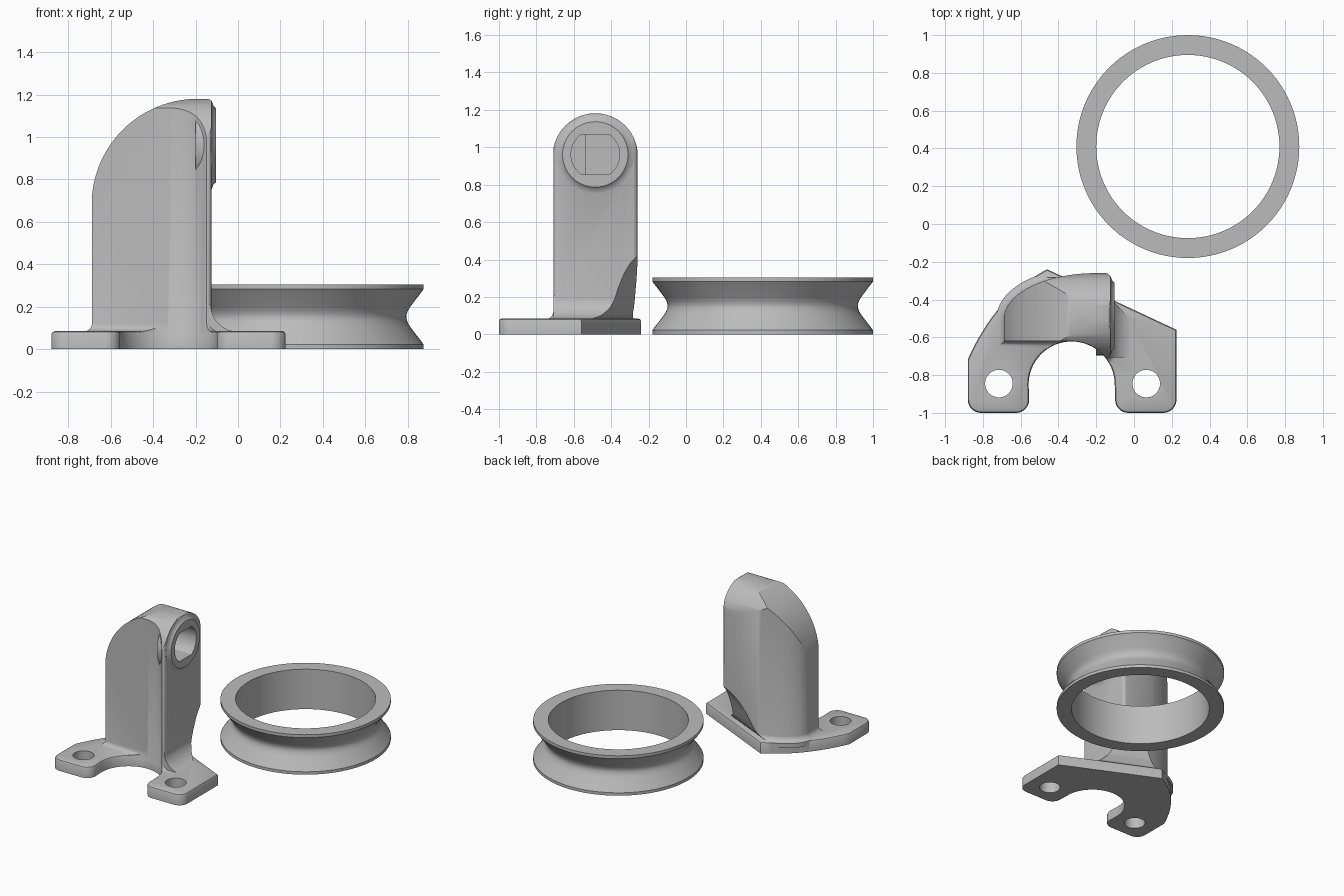
import bpy, bmesh
from math import sin, cos, pi, radians, atan2
from mathutils import Vector, Matrix

cube = bpy.data.objects.get("Cube")
if cube:
    bpy.data.objects.remove(cube, do_unlink=True)

grey = bpy.data.materials.new("plain_grey")
grey.use_nodes = True
grey.diffuse_color = (0.5, 0.5, 0.5, 1)
grey.node_tree.nodes["Principled BSDF"].inputs["Base Color"].default_value = (0.5, 0.5, 0.5, 1)


def make(name, bm):
    bmesh.ops.recalc_face_normals(bm, faces=bm.faces)
    mesh = bpy.data.meshes.new(name)
    bm.to_mesh(mesh)
    bm.free()
    mesh.materials.append(grey)
    ob = bpy.data.objects.new(name, mesh)
    bpy.context.collection.objects.link(ob)
    return ob


def loft(name, loops):
    """Solid skinned through closed loops of equal length."""
    bm = bmesh.new()
    rings = [[bm.verts.new(p) for p in loop] for loop in loops]
    for a, b in zip(rings, rings[1:]):
        for i in range(len(a)):
            j = (i + 1) % len(a)
            bm.faces.new((a[i], a[j], b[j], b[i]))
    bm.faces.new(rings[0])
    bm.faces.new(rings[-1])
    return make(name, bm)


def prism(name, pts, axis, lo, hi):
    place = {"x": lambda u, v, w: (w, u, v), "y": lambda u, v, w: (u, w, v),
             "z": lambda u, v, w: (u, v, w)}[axis]
    return loft(name, [[place(u, v, w) for u, v in pts] for w in (lo, hi)])


def arc(cx, cy, rx, ry, start, end, n):
    angles = [radians(start + (end - start) * i / n) for i in range(n + 1)]
    return [(cx + rx * cos(a), cy + ry * sin(a)) for a in angles]


def disc(cx, cy, r, n=64):
    return arc(cx, cy, r, r, 0, 360, n)[:-1]


def offset(pts, d):
    """Push a counter-clockwise outline outward by d with mitred corners."""
    out = []
    for i, p in enumerate(pts):
        p, a, b = Vector(p), Vector(pts[i - 1]), Vector(pts[(i + 1) % len(pts)])
        e, f = (p - a).normalized(), (b - p).normalized()
        n, m = Vector((e.y, -e.x)), Vector((f.y, -f.x))
        q = p + (n + m) * d / (1 + n.dot(m))
        out.append((q.x, q.y))
    return out


def boolean(target, operation, tool):
    mod = target.modifiers.new("cut", "BOOLEAN")
    mod.operation, mod.object, mod.solver = operation, tool, "EXACT"
    bpy.context.view_layer.objects.active = target
    bpy.ops.object.modifier_apply(modifier=mod.name)
    bpy.data.objects.remove(tool, do_unlink=True)


def smooth(ob):
    bpy.ops.object.select_all(action="DESELECT")
    ob.select_set(True)
    bpy.context.view_layer.objects.active = ob
    bpy.ops.object.shade_smooth_by_angle(angle=radians(32))


NOTCH = (-0.33, -0.85)
AXLE = (-0.485, 0.962)

# Base plate: two legs round a semicircular notch, slanted back edge, curved left edge
p0, p1, p2 = Vector((-0.46, -0.24)), Vector((-0.73, -0.38)), Vector((-0.88, -0.717))
left_edge = [tuple(p0 * (1 - t) ** 2 + p1 * 2 * t * (1 - t) + p2 * t * t)
             for t in [i / 16 for i in range(17)]]
outline = (arc(-0.81, -0.93, 0.07, 0.07, 180, 270, 8)
           + arc(-0.625, -0.93, 0.07, 0.07, 270, 360, 8)
           + arc(*NOTCH, 0.228, 0.228, 180, 0, 32)
           + arc(-0.03, -0.93, 0.07, 0.07, 180, 270, 8)
           + arc(0.155, -0.93, 0.07, 0.07, 270, 360, 8)
           + [(0.225, -0.56)] + left_edge)
rim = [(0, 0), (0, 0.07), (-0.005, 0.08), (-0.015, 0.085)]
base = loft("bracket", [[(x, y, z) for x, y in offset(outline, d)] for d, z in rim])

# Tower: plan, side and front outlines intersected
plan = ([(-0.688, -0.62), (-0.33, -0.62), (-0.33, -0.71)]
        + arc(-0.15, -0.685, 0.025, 0.025, 270, 360, 5)
        + arc(-0.15, -0.285, 0.025, 0.025, 0, 90, 5)
        + arc(-0.2, -0.5, 0.488, 0.24, 90, 180, 28))
tower = prism("tower", plan, "z", 0.05, 1.3)
side = [(-0.712, 0), (-0.258, 0)] + arc(-0.485, 0.955, 0.227, 0.227, 0, 180, 40)
boolean(tower, "INTERSECT", prism("side", side, "x", -1, 0.2))
front = ([(-0.69, 0), (-0.123, 0)] + arc(-0.145, 1.158, 0.022, 0.022, 0, 90, 5)
         + arc(-0.19, 0.68, 0.5, 0.5, 90, 180, 32))
boolean(tower, "INTERSECT", prism("front", front, "y", -1, 0))

# Small fillet skirt round the tower foot
R = 0.04
flare = [(R, 0.05)] + [(R * (1 - sin(t)), 0.083 + R * (1 - cos(t)))
                       for t in [pi / 2 * i / 6 for i in range(6)]] + [(-0.005, 0.14)]
boolean(tower, "UNION", loft("skirt", [[(x, y, z) for x, y in offset(plan, d)] for d, z in flare]))

# Large fillet between the tower and the right leg
gusset = [(-0.2, 0.05), (0.0, 0.05)] + arc(0.0, 0.208, 0.128, 0.125, 270, 180, 12) + [(-0.2, 0.21)]
boolean(tower, "UNION", prism("foot_fillet", gusset, "y", -0.708, -0.33))

# Curved scoop over the slanted back edge of the base
scoop_profile = [(-0.06, 0), (-0.055, 0.083), (-0.03, 0.1), (-0.005, 0.14), (0.012, 0.19),
                 (0.03, 0.25), (0.06, 0.33), (0.088, 0.38), (0.12, 0.42), (0.4, 0.5), (0.4, 0)]
scoop = prism("scoop", scoop_profile, "x", -0.7, 0.6)
scoop.data.transform(Matrix.Translation((-0.125, -0.395, 0))
                     @ Matrix.Rotation(-atan2(0.315, 0.685), 4, "Z"))
boolean(tower, "DIFFERENCE", scoop)

# Round notch runs up the tower front
boolean(tower, "DIFFERENCE", prism("notch", disc(*NOTCH, 0.23, 96), "z", -0.1, 1.4))

# Tapered boss with a flat-sided socket
boss = [[(x, y, z) for y, z in disc(*AXLE, r)]
        for x, r in ((-0.2, 0.21), (-0.125, 0.21), (-0.115, 0.185), (-0.104, 0.175))]
boolean(tower, "UNION", loft("boss", boss))
socket = [(y, max(AXLE[1] - 0.107, min(AXLE[1] + 0.107, z))) for y, z in disc(*AXLE, 0.13)]
boolean(tower, "DIFFERENCE", prism("socket", socket, "x", -0.25, 0))
deep = [(max(y, -0.535), z) for y, z in socket]
deep = [p for i, p in enumerate(deep) if p != deep[i - 1]]
deep = [p for p in deep if p[0] > -0.534] + [(-0.535, 0.855)]
deep.sort(key=lambda p: atan2(p[1] - AXLE[1], p[0] + 0.47))
deep.append((-0.535, AXLE[1] + 0.107))
boolean(tower, "DIFFERENCE", prism("deep_socket", deep, "x", -0.4, -0.01))

boolean(base, "UNION", tower)

# Bolt holes
for x in (-0.715, 0.065):
    boolean(base, "DIFFERENCE", prism("bolt_hole", disc(x, -0.845, 0.073, 48), "z", -0.1, 0.3))
smooth(base)

# Grooved pulley ring, turned about its own axis
half = [(0.485, 0), (0.59, 0), (0.59, 0.022), (0.527, 0.105), (0.515, 0.125), (0.51, 0.14)]
profile = half + [(0.508, 0.1525)] + [(r, 0.305 - z) for r, z in reversed(half)]
bm = bmesh.new()
N = 96
rings = [[bm.verts.new((0.285 + r * cos(2 * pi * i / N), 0.41 + r * sin(2 * pi * i / N), z))
          for r, z in profile] for i in range(N)]
for i in range(N):
    a, b = rings[i - 1], rings[i]
    for k in range(len(profile)):
        bm.faces.new((a[k - 1], b[k - 1], b[k], a[k]))
smooth(make("pulley_ring", bm))
